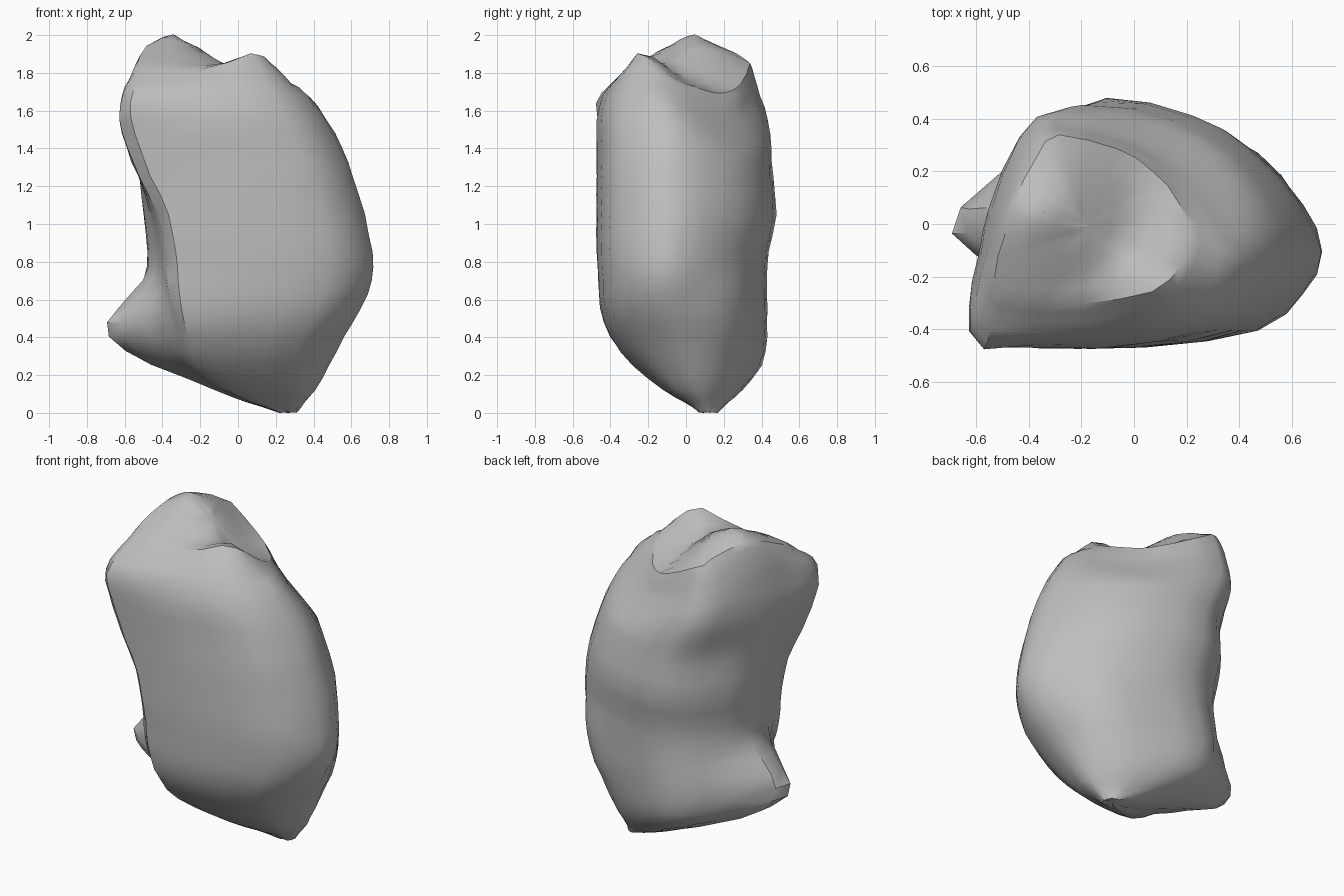
import bpy
import bmesh
import math
import random
from mathutils import Vector

default_cube = bpy.data.objects.get("Cube")
if default_cube:
    bpy.data.objects.remove(default_cube, do_unlink=True)

random.seed(4)

# Stone slices: height, front-left x, back-left x, right x, front y, back y
SLICES = [
    (0, .22, .22, .31, .07, .17),
    (.05, .08, .05, .35, 0, .22),
    (.12, -.08, -.13, .41, -.12, .3),
    (.25, -.28, -.41, .47, -.28, .4),
    (.4, -.33, -.5, .55, -.4, .43),
    (.55, -.37, -.51, .65, -.45, .43),
    (.7, -.39, -.49, .71, -.46, .43),
    (.85, -.4, -.48, .71, -.47, .44),
    (1.05, -.44, -.5, .67, -.47, .48),
    (1.25, -.53, -.51, .61, -.47, .46),
    (1.4, -.59, -.53, .55, -.47, .45),
    (1.55, -.63, -.55, .47, -.47, .42),
    (1.68, -.61, -.53, .38, -.44, .37),
    (1.76, -.58, -.5, .3, -.37, .35),
    (1.82, -.53, -.46, .22, -.3, .33),
]

# Rounded front, right and back outline as fractions of a slice
OUTLINE = [(.45, 0), (.8, .07), (.94, .22), (1, .4), (.94, .6),
           (.8, .8), (.62, .93), (.34, 1)]

# Local pulls: centre, offset, radius
PULLS = [
    ((-.48, -.02, .43), (-.25, -.04, 0), .3),    # pointed foot
    ((-.36, .04, 1.82), (0, 0, .19), .36),       # tall peak
    ((.08, -.24, 1.82), (0, 0, .09), .22),       # front peak
    ((.22, .3, 1.82), (0, 0, -.2), .5),          # sloping back of the top
    ((-.54, -.44, 1.62), (-.01, -.04, .02), .15),  # shoulder knob
    ((-.4, .32, 1.62), (-.05, .04, 0), .3),      # back shoulder
    ((.45, .2, .42), (.06, .04, 0), .35),        # heavy lower back
]


def slice_points(z, front_left, back_left, right, front, back):
    """Outline of one slice, starting at its front-left corner."""
    left = min(front_left, back_left)
    width, depth = right - left, back - front

    def at(x, v):
        return Vector((x, front + v * depth, z))

    points = [at(front_left + .06 * width, .02)]
    points += [at(left + u * width, v) for u, v in OUTLINE]
    points += [
        at(back_left + .14 * width, .87),
        at(back_left, .6),
        at((front_left + back_left) / 2, .4),
        at(front_left, .17),
    ]
    return points


def between(a, b, c, d):
    """Midpoint of the smooth curve running from b to c."""
    return (b + c) * .5625 - (a + d) * .0625


def refine_loop(points):
    """Double the points of a closed loop."""
    count = len(points)
    result = []
    for i in range(count):
        a, b, c, d = (points[(i + k) % count] for k in (-1, 0, 1, 2))
        result += [b, between(a, b, c, d)]
    return result


def refine_rows(rows):
    """Double the rows from bottom to top."""
    last = len(rows) - 1
    result = []
    for i in range(last):
        near = [rows[min(max(i + k, 0), last)] for k in (-1, 0, 1, 2)]
        result += [rows[i], [between(*column) for column in zip(*near)]]
    return result + [rows[last]]


def pull(point):
    """Move a point by every local pull that reaches it."""
    moved = point.copy()
    for centre, offset, radius in PULLS:
        reach = 1 - (point - Vector(centre)).length / radius
        if reach > 0:
            moved += Vector(offset) * reach
    return moved


def middle(row):
    return sum(row, Vector()) / len(row)


# Side surface and rings across the top
rows = refine_rows([refine_loop(slice_points(*s)) for s in SLICES])
rim, crown = rows[-1], middle(rows[-1])
for shrink in (.2, .4, .6, .8):
    rows.append([p.lerp(crown, shrink) for p in rim])

bm = bmesh.new()
grid = []
for row in rows:
    ring = []
    for p in row:
        chip = Vector([random.uniform(-1, 1) for axis in "xyz"]) * .003
        ring.append(bm.verts.new(pull(p) + chip))
    grid.append(ring)
base_vert = bm.verts.new(middle(rows[0]))
crown_vert = bm.verts.new(pull(crown))

count = len(rim)
for i in range(count):
    j = (i + 1) % count
    for low, high in zip(grid, grid[1:]):
        bm.faces.new((low[i], low[j], high[j], high[i]))
    bm.faces.new((base_vert, grid[0][j], grid[0][i]))
    bm.faces.new((crown_vert, grid[-1][i], grid[-1][j]))
bmesh.ops.recalc_face_normals(bm, faces=bm.faces[:])

# Rest the lowest point on the ground
ground = min(v.co.z for v in bm.verts)
bmesh.ops.translate(bm, verts=bm.verts[:], vec=(0, 0, -ground))

mesh = bpy.data.meshes.new("boulder")
bm.to_mesh(mesh)
bm.free()
boulder = bpy.data.objects.new("boulder", mesh)
bpy.context.collection.objects.link(boulder)

# Plain grey stone
stone = bpy.data.materials.new("stone_grey")
stone.use_nodes = True
grey = (.52, .52, .52, 1)
stone.diffuse_color = grey
stone.node_tree.nodes["Principled BSDF"].inputs["Base Color"].default_value = grey
mesh.materials.append(stone)

# Soft surface with crisp broken edges
bpy.ops.object.select_all(action="DESELECT")
boulder.select_set(True)
bpy.context.view_layer.objects.active = boulder
bpy.ops.object.shade_smooth_by_angle(angle=math.radians(35))
